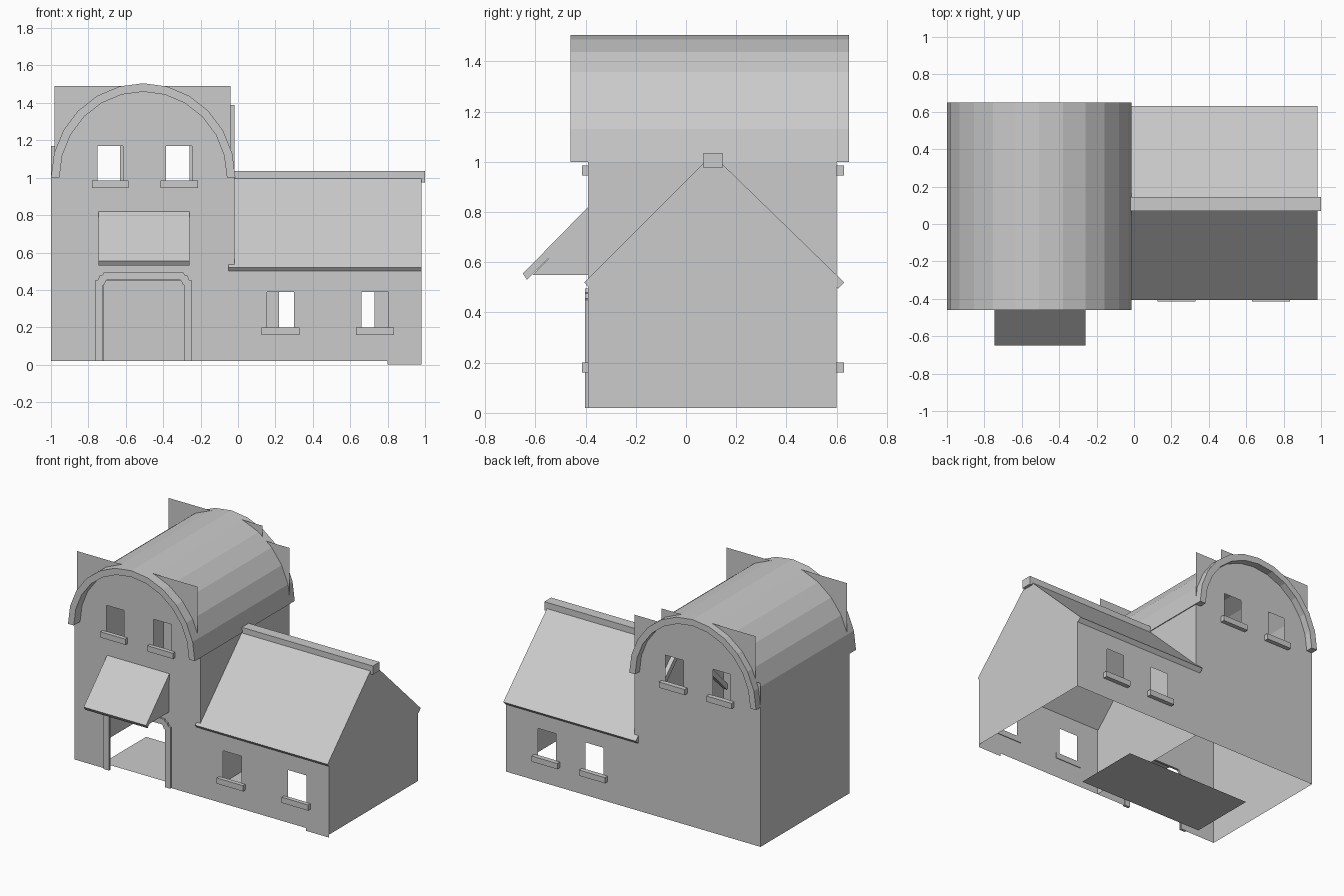
import bpy, bmesh, math

if "Cube" in bpy.data.objects:
    bpy.data.objects.remove(bpy.data.objects["Cube"])

FRONT, BACK = -0.39, 0.60
LEFT, MID, RIGHT = -1.0, -0.02, 0.98
BASE, EAVE = 0.02, 0.50


def finish(name, bm):
    mesh = bpy.data.meshes.new(name)
    bm.to_mesh(mesh)
    bm.free()
    ob = bpy.data.objects.new(name, mesh)
    bpy.context.collection.objects.link(ob)
    return ob


def prism(name, outline, axis, lo, hi):
    """Closed solid: a 2D outline (x,z for axis y / y,z for axis x) swept from lo to hi."""
    bm = bmesh.new()
    at = (lambda p, t: (t, p[0], p[1])) if axis == 'x' else (lambda p, t: (p[0], t, p[1]))
    a = [bm.verts.new(at(p, lo)) for p in outline]
    b = [bm.verts.new(at(p, hi)) for p in outline]
    n = len(outline)
    bm.faces.new(a)
    bm.faces.new(b[::-1])
    for i in range(n):
        j = (i + 1) % n
        bm.faces.new((a[i], b[i], b[j], a[j]))
    bmesh.ops.recalc_face_normals(bm, faces=bm.faces)
    return finish(name, bm)


def box(name, x0, x1, y0, y1, z0, z1):
    return prism(name, [(x0, z0), (x1, z0), (x1, z1), (x0, z1)], 'y', y0, y1)


def sheet(name, points):
    bm = bmesh.new()
    bm.faces.new([bm.verts.new(p) for p in points])
    return finish(name, bm)


def wall(name, y, rects, holes, flip):
    """Thin wall in the xz plane: union of rects (x0,x1,z0,z1) minus holes."""
    bm = bmesh.new()
    xs = sorted({v for r in rects + holes for v in r[:2]})
    zs = sorted({v for r in rects + holes for v in r[2:]})
    inside = lambda x, z, rs: any(r[0] < x < r[1] and r[2] < z < r[3] for r in rs)
    for x0, x1 in zip(xs, xs[1:]):
        for z0, z1 in zip(zs, zs[1:]):
            cx, cz = (x0 + x1) / 2, (z0 + z1) / 2
            if inside(cx, cz, rects) and not inside(cx, cz, holes):
                q = [(x0, y, z0), (x1, y, z0), (x1, y, z1), (x0, y, z1)]
                bm.faces.new([bm.verts.new(p) for p in (q[::-1] if flip else q)])
    bmesh.ops.remove_doubles(bm, verts=bm.verts, dist=1e-5)
    return finish(name, bm)


# Window openings: upper tower pair and lower wing pair
UP, LOW = (0.985, 1.17), (0.20, 0.39)
front_windows = [(-0.75, -0.615, *UP), (-0.385, -0.245, *UP),
                 (0.155, 0.30, *LOW), (0.66, 0.805, *LOW)]
back_windows = [(-0.765, -0.63, *UP), (-0.40, -0.26, *UP),
                (0.22, 0.36, *LOW), (0.59, 0.73, *LOW)]
door = (-0.72, -0.285, BASE, 0.45)

# Front and back walls, with square corners rising past the barrel roof
wing = (MID, RIGHT, BASE, EAVE)
wall("front_wall", FRONT,
     [wing, (0.80, RIGHT, 0.0, BASE), (LEFT, MID, BASE, 1.0), (-0.98, -0.04, 1.0, 1.49)],
     front_windows + [door], False)
wall("back_wall", BACK,
     [wing, (LEFT, MID, BASE, 1.17), (-0.96, -0.23, 1.17, 1.49), (-0.23, MID, 1.17, 1.39)],
     back_windows, True)

# Tower side walls and wing gable
for name, x in (("tower_left_wall", LEFT), ("tower_right_wall", MID)):
    sheet(name, [(x, FRONT, BASE), (x, BACK, BASE), (x, BACK, 1.0), (x, FRONT, 1.0)])
sheet("wing_gable_wall", [(RIGHT, FRONT, BASE), (RIGHT, BACK, BASE), (RIGHT, BACK, EAVE),
                          (RIGHT, 0.105, 0.985), (RIGHT, FRONT, EAVE)])

# Floor panel
sheet("floor", [(-0.82, -0.33, BASE), (0.16, -0.33, BASE), (0.16, 0.15, BASE), (-0.82, 0.15, BASE)])

# Window sills
for side, y0, y1, wins in (("front", -0.415, -0.385, front_windows),
                           ("back", 0.595, 0.63, back_windows)):
    for i, (x0, x1, z0, z1) in enumerate(wins):
        box(f"{side}_sill_{i + 1}", x0 - 0.03, x1 + 0.03, y0, y1, z0 - 0.04, z0)

# Barrel roof: 12-sided half ring
def arc(rx, rz):
    return [(-0.507 + rx * math.cos(math.pi * i / 12), 1.0 + rz * math.sin(math.pi * i / 12))
            for i in range(13)]

prism("barrel_roof", arc(0.493, 0.505) + arc(0.448, 0.46)[::-1], 'y', -0.46, 0.65)

# Pitched wing roof and ridge cap
prism("wing_roof", [(-0.405, 0.52), (0.105, 1.03), (0.63, 0.52), (0.605, 0.495),
                    (0.105, 0.98), (-0.385, 0.495)], 'x', -0.05, RIGHT)
box("ridge_cap", MID, 1.0, 0.07, 0.145, 0.975, 1.035)

# Door surround with stepped corners
outer = [(0.26, BASE), (0.26, 0.45), (0.242, 0.455), (0.237, 0.475), (0.22, 0.48), (0.212, 0.495)]
inner = [(0.2175, BASE), (0.2175, 0.425), (0.208, 0.43), (0.203, 0.445), (0.195, 0.455)]
both = lambda pts: ([(-0.505 + x, z) for x, z in pts]
                    + [(-0.505 - x, z) for x, z in reversed(pts)])
prism("door_surround", both(outer) + both(inner)[::-1], 'y', -0.402, -0.385)

# Awning over the door: sloping slab on a wedge
prism("awning_slab", [(-0.39, 0.82), (-0.65, 0.555), (-0.633, 0.53), (-0.39, 0.775)],
      'x', -0.745, -0.26)
prism("awning_wedge", [(-0.39, 0.78), (-0.61, 0.55), (-0.39, 0.55)], 'x', -0.742, -0.263)
